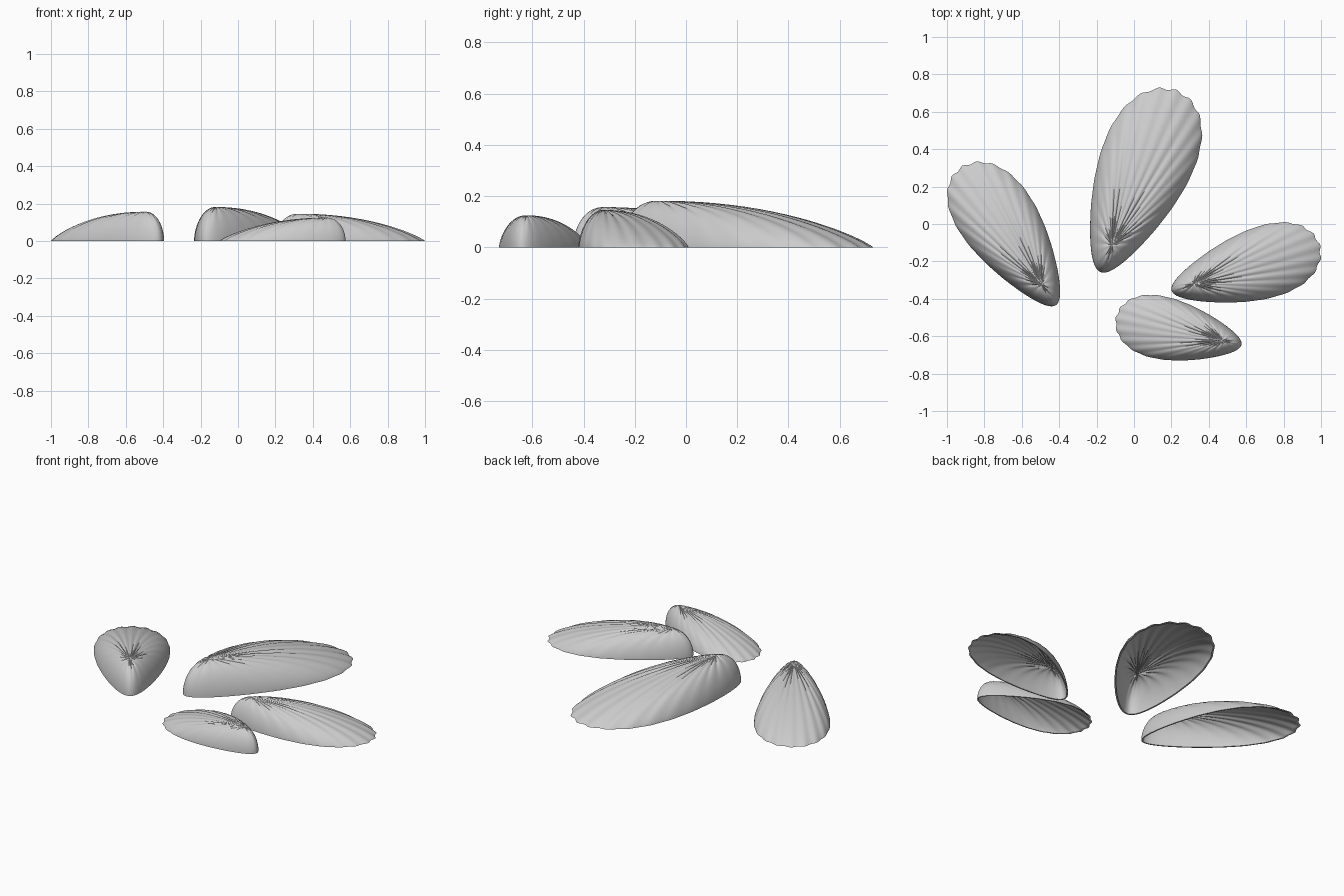
import bpy
from math import sin, cos, pi, radians

if "Cube" in bpy.data.objects:
    bpy.data.objects.remove(bpy.data.objects["Cube"])

SEG, RINGS, RIBS, APEX = 132, 22, 22, 0.15


def rim_point(phi):
    """Teardrop outline of unit length: narrow at t = 0, wide at t = 1, lightly scalloped."""
    t = (1 - cos(phi)) / 2
    w = sin(phi) * (0.135 + 0.16 * t)
    k = 1 + 0.008 * t * cos(RIBS * phi)
    return APEX + (t - APEX) * k, w * k, t


def shell(name, angle, x0, x1, y0, y1, height):
    """Hollow ribbed shell, pointing its wide end along angle, fitted to a footprint box."""
    a = radians(angle)
    verts = [(APEX, 0.0, 0.975)]
    for i in range(1, RINGS + 1):
        s = sin(i / RINGS * pi / 2)
        for j in range(SEG):
            phi = 2 * pi * j / SEG
            rx, ry, t = rim_point(phi)
            # steep at the narrow end, gently falling toward the wide end
            z = max(0.0, 1 - s ** 2.1) ** (0.5 + 0.36 * t)
            # radial creases, strongest near the apex
            crease = (0.5 - 0.5 * cos(RIBS * phi)) ** 2 * (0.65 + 0.35 * cos(5 * phi + 1))
            z *= 1 - 0.055 * crease * min(1, s * 5) * (1 - s * 0.6)
            verts.append((APEX + (rx - APEX) * s, ry * s, z))
    # turn, then fit to the footprint
    verts = [(x * cos(a) - y * sin(a), x * sin(a) + y * cos(a), z) for x, y, z in verts]
    xs, ys = [v[0] for v in verts], [v[1] for v in verts]
    kx = (x1 - x0) / (max(xs) - min(xs))
    ky = (y1 - y0) / (max(ys) - min(ys))
    verts = [(x0 + (x - min(xs)) * kx, y0 + (y - min(ys)) * ky, z * height)
             for x, y, z in verts]

    faces = [(0, 1 + j, 1 + (j + 1) % SEG) for j in range(SEG)]
    for i in range(RINGS - 1):
        b = 1 + i * SEG
        for j in range(SEG):
            n = (j + 1) % SEG
            faces.append((b + j, b + SEG + j, b + SEG + n, b + n))
    # consistent outward winding (phi runs clockwise or not, z must point up)
    mesh = bpy.data.meshes.new(name)
    mesh.from_pydata(verts, [], faces)
    mesh.update()
    if mesh.polygons[0].normal.z < 0:
        mesh.flip_normals()
    obj = bpy.data.objects.new(name, mesh)
    bpy.context.collection.objects.link(obj)
    # thin wall, grown inward
    wall = obj.modifiers.new("wall", 'SOLIDIFY')
    wall.thickness = 0.05 * height
    wall.offset = -1
    bpy.ops.object.select_all(action='DESELECT')
    obj.select_set(True)
    bpy.context.view_layer.objects.active = obj
    bpy.ops.object.modifier_apply(modifier="wall")
    for v in obj.data.vertices:
        v.co.z = max(0.0, v.co.z)
    bpy.ops.object.shade_smooth_by_angle(angle=radians(50))


# four shells scattered on the ground
# the outline starts at the narrow tip and widens along the angle
shell("large_shell", 68.6, -0.235, 0.365, -0.26, 0.73, 0.182)
shell("left_shell", 122, -1.0, -0.395, -0.44, 0.335, 0.157)
shell("right_shell", 16.5, 0.2, 1.0, -0.42, 0.01, 0.146)
shell("small_shell", 169, -0.10, 0.575, -0.73, -0.38, 0.125)
